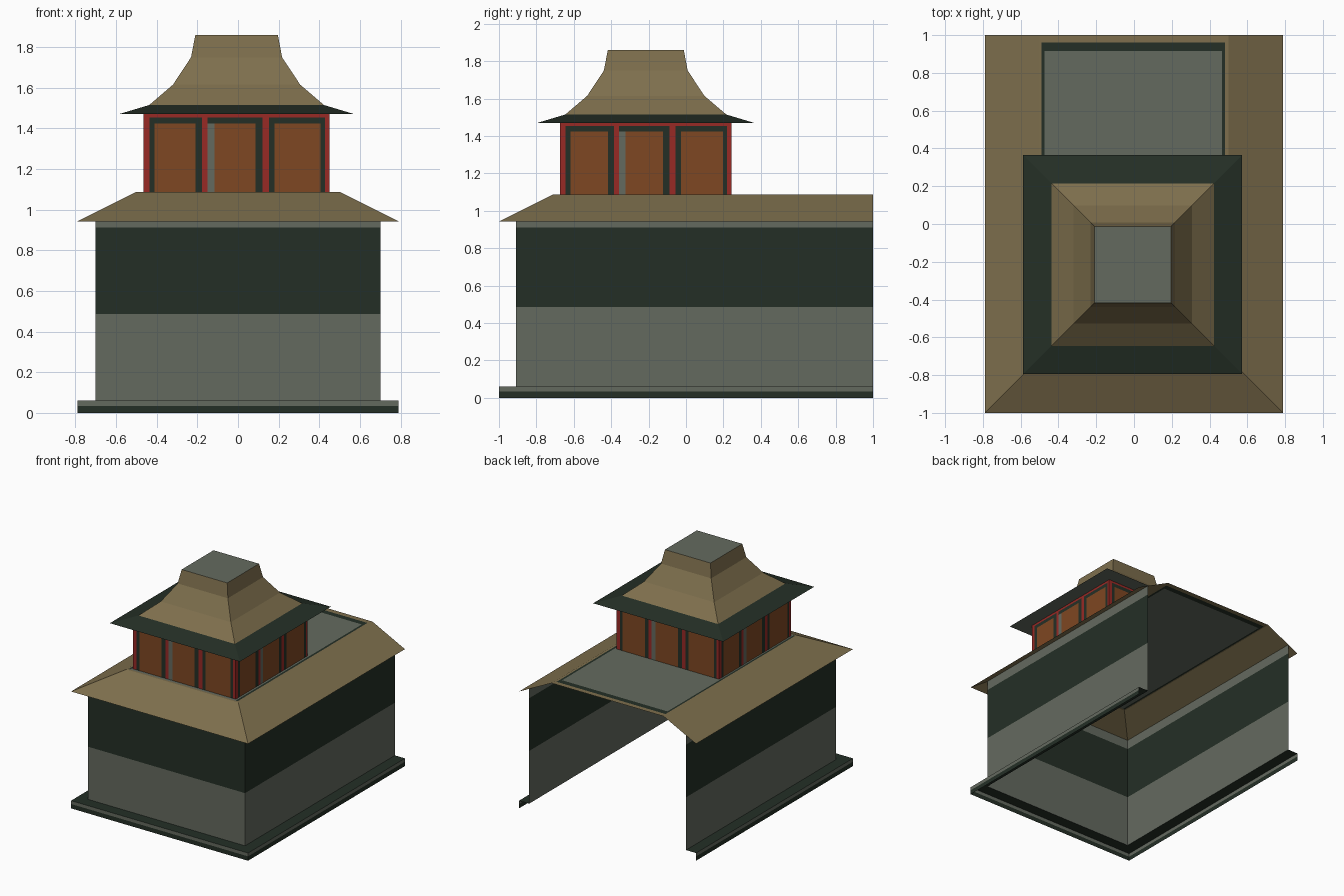
import bpy, bmesh, math
from mathutils import Vector, Matrix

if "Cube" in bpy.data.objects:
    bpy.data.objects.remove(bpy.data.objects["Cube"])


def material(name, r, g, b):
    lin = [((c / 255 + 0.055) / 1.055) ** 2.4 for c in (r, g, b)]
    m = bpy.data.materials.new(name)
    m.diffuse_color = (*lin, 1)
    m.use_nodes = True
    m.node_tree.nodes["Principled BSDF"].inputs["Base Color"].default_value = m.diffuse_color
    return m


GREY, DARK, TAN, BROWN, RED = range(5)
MATS = [material("stone grey", 100, 106, 95), material("dark green", 36, 47, 38),
        material("tan roof", 126, 111, 77), material("brown panel", 126, 71, 34),
        material("red post", 153, 41, 37)]


def finish(name, bm):
    bmesh.ops.remove_doubles(bm, verts=bm.verts, dist=0.0005)
    me = bpy.data.meshes.new(name)
    bm.to_mesh(me)
    bm.free()
    for m in MATS:
        me.materials.append(m)
    ob = bpy.data.objects.new(name, me)
    bpy.context.collection.objects.link(ob)
    return ob


def loft(name, loops, mats, closed=False, cap=None):
    """Join successive loops of points with one coloured band per step."""
    bm = bmesh.new()
    rows = [[bm.verts.new(p) for p in lp] for lp in loops]
    n = len(rows[0])
    for lo, hi, mat in zip(rows, rows[1:], mats):
        for i in range(n if closed else n - 1):
            j = (i + 1) % n
            bm.faces.new((lo[i], lo[j], hi[j], hi[i])).material_index = mat
    if cap is not None:
        bm.faces.new(rows[-1]).material_index = cap
    return finish(name, bm)


def add_grid(bm, us, vs, place, rule):
    """Flat grid of cells, coloured by rule(column, row)."""
    pts = [[bm.verts.new(place(u, v)) for u in us] for v in vs]
    for r in range(len(vs) - 1):
        for c in range(len(us) - 1):
            f = bm.faces.new((pts[r][c], pts[r][c + 1], pts[r + 1][c + 1], pts[r + 1][c]))
            f.material_index = rule(c, r)


def u_loop(hx, yf, z):
    # three-sided outline, open at the back
    return [(-hx, 1, z), (-hx, yf, z), (hx, yf, z), (hx, 1, z)]


CX, CY = -0.007, -0.215  # centre of the upper storey


def square(h, z):
    return [(CX + sx * h, CY + sy * h, z) for sx, sy in ((-1, -1), (1, -1), (1, 1), (-1, 1))]


# Lower storey: plinth, walls and hipped skirt roof, all open at the back
loft("plinth", [u_loop(0.79, -1, 0), u_loop(0.79, -1, 0.035), u_loop(0.79, -1, 0.062),
                u_loop(0.70, -0.91, 0.062)], [DARK, GREY, DARK])
loft("lower_walls", [u_loop(0.70, -0.91, z) for z in (0.062, 0.487, 0.912, 0.988)],
     [GREY, DARK, GREY])
loft("lower_roof", [u_loop(0.79, -1, 0.943), u_loop(0.50, -0.71, 1.088)], [TAN])

# Flat terrace with a thin dark line inside a tan rim
bm = bmesh.new()
add_grid(bm, [-0.50, -0.49, -0.475, 0.465, 0.483, 0.50], [-0.71, -0.695, 0.915, 0.96, 1],
         lambda u, v: (u, v, 1.088),
         lambda c, r: TAN if c in (0, 4) or r in (0, 3) else DARK if c in (1, 3) or r == 2 else GREY)
finish("terrace", bm)

# Upper storey walls: four equal sides with red posts and brown panels
columns = [(-0.458, RED), (-0.428, DARK), (-0.403, BROWN), (-0.203, DARK), (-0.17, RED),
           (-0.143, GREY), (-0.108, BROWN), (0.092, DARK), (0.127, RED), (0.16, DARK),
           (0.187, BROWN), (0.413, DARK), (0.435, RED)]
edges = [u for u, _ in columns] + [0.458]


def wall_colour(c, r):
    mat = columns[c][1]
    if mat == RED or r == 2:
        return RED
    return DARK if r == 1 else mat


bm = bmesh.new()
for k in range(4):
    turn = Matrix.Translation((CX, CY, 0)) @ Matrix.Rotation(k * math.pi / 2, 4, 'Z')
    add_grid(bm, edges, [1.088, 1.425, 1.453, 1.47],
             lambda u, z: turn @ Vector((u, -0.458, z)), wall_colour)
finish("upper_walls", bm)

# Upper roof: soffit, dark flared eave, curved tan hips and flat top
loft("upper_soffit", [square(0.458, 1.47), square(0.58, 1.47)], [GREY], closed=True)
loft("upper_roof", [square(0.58, 1.47), square(0.43, 1.515), square(0.313, 1.615),
                    square(0.224, 1.75), square(0.203, 1.86)],
     [DARK, TAN, TAN, TAN], closed=True, cap=GREY)
